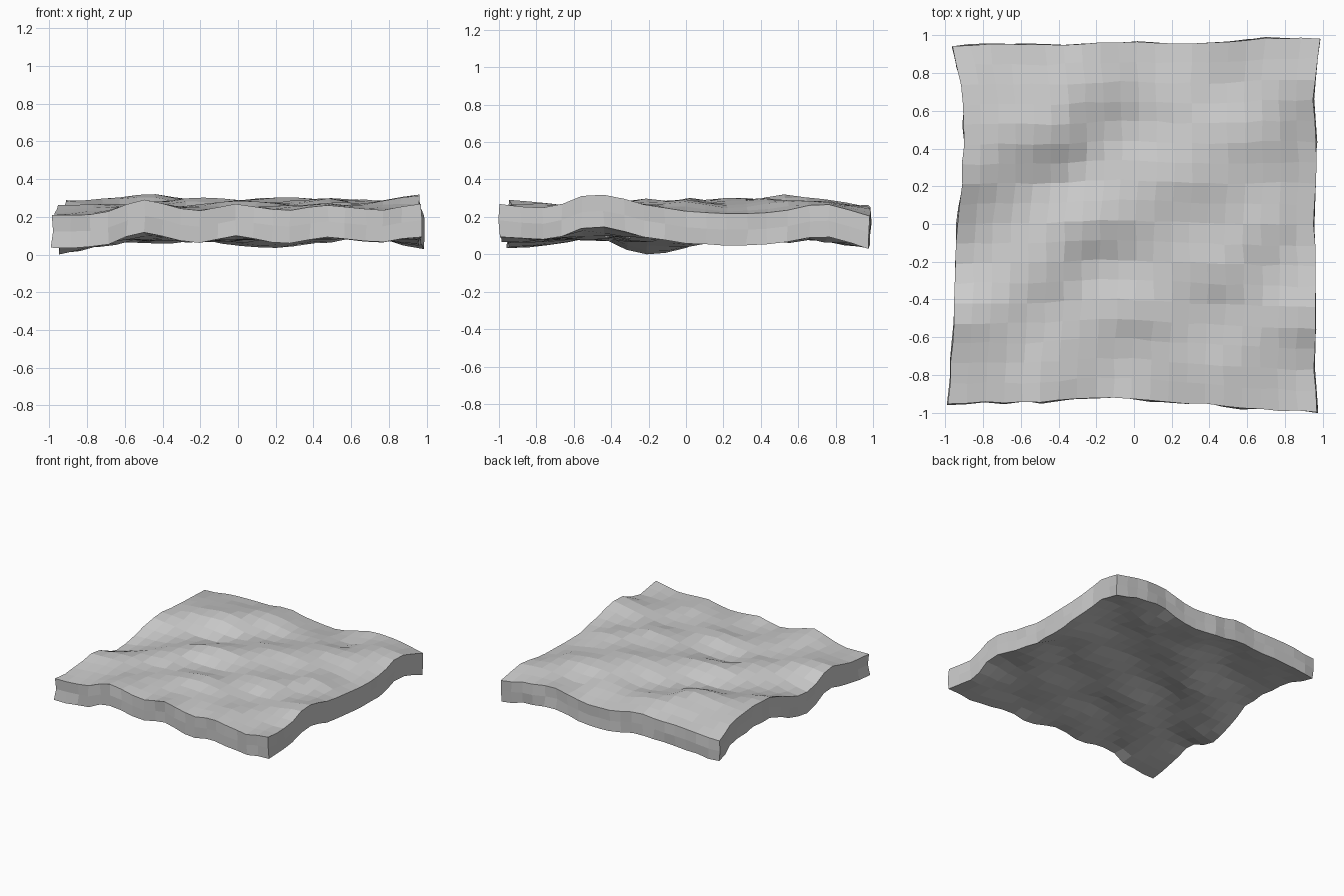
import bpy, bmesh, random
from math import floor

if "Cube" in bpy.data.objects:
    bpy.data.objects.remove(bpy.data.objects["Cube"])

random.seed(4)
NX, NY, THICK = 20, 18, 0.172

# Surface heights in hundredths, rows front to back, columns left to right
HEIGHTS = [
    [21, 21.5, 29, 23.5, 26.5, 23.5, 26.5, 23.5, 26.5],
    [22, 23.5, 26.5, 25, 24.5, 26, 27, 25, 25],
    [26.5, 27, 24, 26.5, 29, 26.5, 24.5, 28, 32.5],
    [17, 24, 28, 23.5, 24.5, 28, 29.5, 26, 27.5],
    [21, 21.5, 26.5, 30.5, 28.5, 27.5, 27, 29, 23],
    [28.5, 25.5, 23, 24.5, 28.5, 30.5, 28.5, 25.5, 21.5],
    [28, 30, 32, 25, 24, 27.5, 29.5, 28.5, 23],
    [26, 27, 29, 29.5, 25, 25, 24, 28, 27],
    [21.5, 23.7, 24, 25.5, 21.5, 20.5, 26.5, 25, 20.5],
]
# Ragged outline of the slab
LEFT = [-0.985, -0.968, -0.953, -0.945, -0.935, -0.912, -0.905, -0.912, -0.96]
RIGHT = [0.965, 0.955, 0.965, 0.965, 0.955, 0.965, 0.96, 0.955, 0.987]
FRONT = [-0.95, -0.945, -0.945, -0.92, -0.925, -0.945, -0.965, -0.985, -0.993]
BACK = [0.945, 0.955, 0.95, 0.96, 0.965, 0.96, 0.965, 0.985, 0.985]


def spline(values, t):
    """Catmull-Rom through evenly spaced values, t in 0..1."""
    n = len(values) - 1
    t = max(0.0, min(1.0, t)) * n
    i = min(int(floor(t)), n - 1)
    f = t - i
    a, b, c, d = (values[max(0, min(n, i + k))] for k in (-1, 0, 1, 2))
    return b + 0.5 * f * (c - a + f * (2*a - 5*b + 4*c - d + f * (3*(b - c) + d - a)))


def height(u, v):
    return spline([spline(row, u) for row in HEIGHTS], v) / 100


def rnd(a):
    return random.uniform(-a, a)


bm = bmesh.new()
top, bottom, middle = {}, {}, {}
for j in range(NY + 1):
    for i in range(NX + 1):
        u, v = i / NX, j / NY
        l, r = spline(LEFT, v), spline(RIGHT, v)
        f, b = spline(FRONT, u), spline(BACK, u)
        x = l + (r - l) * u + rnd(0.005)
        y = f + (b - f) * v + rnd(0.005)
        z = height(u, v) + rnd(0.004)
        top[i, j] = bm.verts.new((x, y, z))
        # underside follows the top but never dips below the ground
        bottom[i, j] = bm.verts.new((x + rnd(0.008), y + rnd(0.008), max(0, z - THICK + rnd(0.004))))
        if i in (0, NX) or j in (0, NY):
            middle[i, j] = bm.verts.new((x + rnd(0.008), y + rnd(0.008), z - THICK * 0.5))

# Top and underside
for j in range(NY):
    for i in range(NX):
        ring = [(i, j), (i + 1, j), (i + 1, j + 1), (i, j + 1)]
        bm.faces.new([top[k] for k in ring])
        bm.faces.new([bottom[k] for k in reversed(ring)])

# Side walls in two bands
rim = ([(i, 0) for i in range(NX)] + [(NX, j) for j in range(NY)]
       + [(i, NY) for i in range(NX, 0, -1)] + [(0, j) for j in range(NY, 0, -1)])
for p, q in zip(rim, rim[1:] + rim[:1]):
    for lower, upper in ((bottom, middle), (middle, top)):
        bm.faces.new([lower[p], lower[q], upper[q], upper[p]])

mesh = bpy.data.meshes.new("stone_slab")
bm.to_mesh(mesh)
bm.free()
slab = bpy.data.objects.new("stone_slab", mesh)
bpy.context.collection.objects.link(slab)
